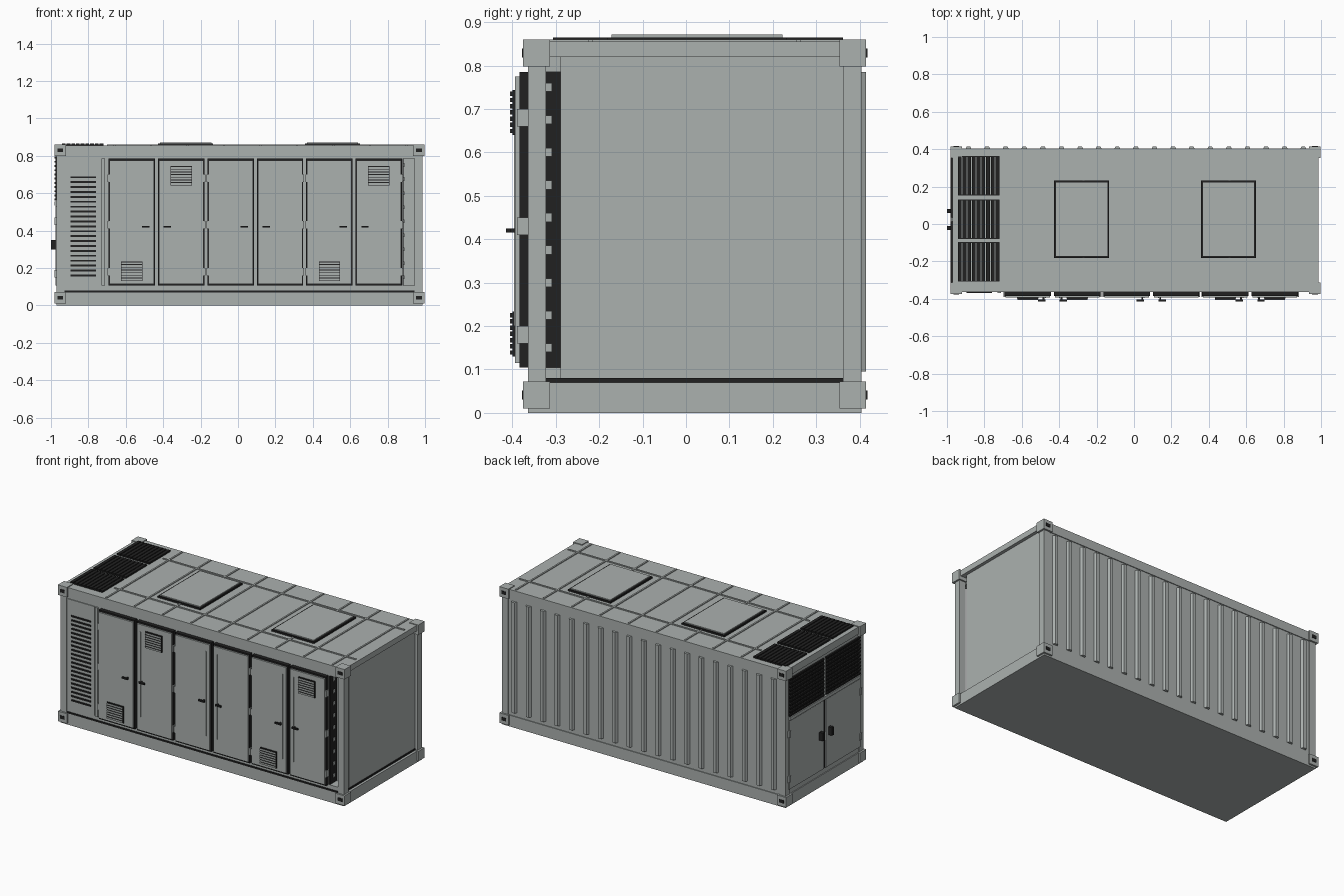
import bpy
import bmesh
from mathutils import Vector

old = bpy.data.objects.get("Cube")
if old:
    bpy.data.objects.remove(old, do_unlink=True)


def material(name, *colour):
    made = bpy.data.materials.new(name)
    made.use_nodes = True
    made.diffuse_color = (*colour, 1)
    made.node_tree.nodes["Principled BSDF"].inputs["Base Color"].default_value = (*colour, 1)
    return made


GREY = material("container grey", 0.41, 0.44, 0.43)
BLACK = material("black trim", 0.015, 0.015, 0.015)


def around(middle, half):
    """Span centred on a value."""
    return middle - half, middle + half


def spread(span, count):
    """Evenly spaced values from one end of a span to the other."""
    start, end = span
    return [start + (end - start) * i / (count - 1) for i in range(count)]


def boxes(name, colour, *spans, taper=None):
    """One object made of boxes, each given as an x span, a y span and a z span."""
    bm = bmesh.new()
    for span in spans:
        low, high = (Vector(ends) for ends in zip(*span))
        for vert in bmesh.ops.create_cube(bm, size=1)["verts"]:
            if taper and vert.co.y > 0:
                vert.co.x *= taper
            vert.co = (low + high) / 2 + vert.co * (high - low)
    mesh = bpy.data.meshes.new(name)
    bm.to_mesh(mesh)
    bm.free()
    mesh.materials.append(colour)
    bpy.context.collection.objects.link(bpy.data.objects.new(name, mesh))


# Main faces of the container
THIN, HAIR = 0.01, 0.005
LEFT, RIGHT = -0.97, 0.987
FRONT, BACK = -0.364, 0.404
SILL, LINTEL, ROOF = 0.07, 0.81, 0.855
wall_front, wall_back = FRONT + HAIR, BACK - HAIR
wall_left, wall_right = LEFT + HAIR, RIGHT - 2 * THIN
depth, width = (FRONT, BACK), (LEFT, RIGHT)

# Main shell, with a deep opening beside the last door
opening = (0.88, 0.945)
opening_left, opening_right = opening
opening_back = wall_front + SILL
door_low, door_high = 0.105, 0.785
opening_height = (door_low, door_high)
boxes("body_shell", GREY,
      ((wall_left, opening_left), (wall_front, wall_back), (THIN, ROOF - THIN)),
      ((opening_left, wall_right), (opening_back, wall_back), (THIN, ROOF - THIN)),
      (opening, (wall_front, opening_back), (door_high, ROOF - THIN)),
      (opening, (wall_front, opening_back), (THIN, door_low)))
boxes("opening_side", BLACK,
      ((opening_left, opening_left + HAIR), (wall_front, opening_back), opening_height))
boxes("opening_ribs", GREY, *[
    ((opening_left, opening_left + THIN), around(opening_back - 3 * THIN, THIN), around(z, THIN))
    for z in spread((0.15, 0.75), 9)])

# Corner posts, rails and floor
post = opening_right - RIGHT
post_x = ((LEFT, LEFT - post), (opening_right, RIGHT))
post_y = ((FRONT, FRONT - post), (BACK + post, BACK))
boxes("corner_posts", GREY, *[(xs, ys, (SILL, LINTEL)) for xs in post_x for ys in post_y])
boxes("base_rails", GREY, (width, depth, (0, SILL)))
rail_front, rail_back = FRONT - post, BACK + post
boxes("top_rails", GREY,
      (width, (FRONT, rail_front), (LINTEL - THIN, ROOF)),
      (width, (rail_back, BACK), (LINTEL - THIN, ROOF)),
      ((LEFT, LEFT - post), depth, (LINTEL, ROOF)),
      ((RIGHT + post, RIGHT), depth, (LINTEL + THIN, ROOF)))
seam = (SILL, SILL + THIN)
boxes("rail_seams", BLACK,
      ((LEFT - post, opening_right), (FRONT, wall_front), seam),
      (around(wall_right, HAIR), (rail_front, rail_back), seam))

# Corner castings with dark sockets
CAST = 0.031
castings, sockets = [], []
for x in (LEFT + 2 * THIN, RIGHT - 2 * THIN):
    for y, face in ((FRONT + 2 * THIN, -CAST), (BACK - 2 * THIN, CAST)):
        for z in (CAST + THIN, ROOF + HAIR - CAST):
            castings.append((around(x, CAST), around(y, CAST), around(z, CAST)))
            sockets.append((around(x, CAST / 2), around(y + face, HAIR / 2), around(z, THIN)))
boxes("corner_castings", GREY, *castings)
boxes("casting_sockets", BLACK, *sockets)

# Roof sheet with seams
on_roof = (ROOF - THIN, ROOF + HAIR)
roof_depth = (FRONT + THIN, BACK - THIN)
boxes("roof_sheet", GREY, ((wall_left, wall_right), roof_depth, (ROOF - THIN, ROOF)))
boxes("roof_cross_seams", GREY, *[
    (around(x, HAIR), roof_depth, on_roof) for x in spread((-0.66, 0.9), 9)])
boxes("roof_long_seams", GREY, *[
    ((-0.7, wall_right), around(y, HAIR), on_roof) for y in (-0.22, 0.26)])

# Roof hatches
hatch_y = 0.025
for place, x in (("left", 0.505), ("right", -0.28)):
    for part, colour, inset, top in (("frame", BLACK, 0, THIN), ("lid", GREY, THIN, 1.6 * THIN)):
        boxes(f"{place}_hatch_{part}", colour,
              (around(x, 0.147 - inset), around(hatch_y, 0.207 - inset), (ROOF - THIN, ROOF + top)))

# Roof grilles
for place, y in (("front", -0.203), ("middle", 0.025), ("back", 0.258)):
    ys, xs = around(y, 0.103), (-0.942, -0.72)
    boxes(f"{place}_roof_grille", BLACK,
          *[(around(x, THIN), ys, (ROOF - THIN, ROOF + THIN))
            for x in spread((xs[0] + THIN, xs[1] - THIN), 9)],
          *[(xs, around(end, HAIR / 2), on_roof) for end in ys])

# Tapered ribs on the back wall
boxes("back_ribs", GREY, *[
    (around(x, 2 * THIN), (wall_back - HAIR, BACK + THIN), (door_low - THIN, door_high))
    for x in spread((-0.885, 0.905), 19)], taper=0.5)

# Front intake panel
boxes("intake_panel", GREY,
      ((-0.918, -0.735), (FRONT, wall_front), opening_height),
      (around(-0.72, THIN), (FRONT - HAIR, wall_front), opening_height))
boxes("intake_slats", BLACK, *[
    ((-0.895, -0.76), (FRONT - HAIR, wall_front), around(z, HAIR))
    for z in spread((0.16, 0.685), 21)])

# Front doors: dark gasket, leaf, hinges and handle
HALF = 0.124
gasket_face = FRONT - 2 * THIN
leaf_face = gasket_face - THIN
doors = spread((-0.568, 0.753), 6)
for number, x in enumerate(doors):
    tag = f"door_{number + 1}"
    side = -1 if number % 2 else 1
    boxes(f"{tag}_gasket", BLACK, (around(x, HALF), (gasket_face, wall_front), opening_height))
    boxes(f"{tag}_leaf", GREY,
          (around(x, HALF - HAIR), (leaf_face, gasket_face), (door_low + THIN, door_high - THIN)))
    boxes(f"{tag}_hinges", GREY, *[
        (around(x - side * HALF, HAIR), (gasket_face - HAIR, FRONT), around(z, 2 * THIN))
        for z in spread((0.18, 0.68), 3)])
    grip = x + side * (HALF - 5 * THIN)
    latch = around(0.42, HAIR)
    grip_face = leaf_face - THIN
    boxes(f"{tag}_handle", BLACK,
          (around(grip, 2 * THIN), (grip_face - THIN, grip_face), latch),
          (around(grip + side * THIN, HAIR), (grip_face, leaf_face), latch))
    boxes(f"{tag}_rod", GREY,
          (around(grip + side * 2 * THIN, HAIR / 2), (leaf_face - HAIR / 2, leaf_face), (0.2, 0.73)))

# Door vents: dark slats with grey faces
low_vent, high_vent = 0.182, 0.692
for number, z in ((0, low_vent), (1, high_vent), (4, low_vent), (5, high_vent)):
    tag, x = f"vent_{number + 1}", doors[number]
    slats = spread(around(z, 0.043), 7)
    slat_face = leaf_face - THIN
    boxes(f"{tag}_slats", BLACK,
          (around(x, 0.057), (leaf_face - HAIR, leaf_face), around(z, 0.052)),
          *[(around(x, 0.055), (slat_face, leaf_face), around(slat, HAIR)) for slat in slats])
    boxes(f"{tag}_faces", GREY, *[
        (around(x, 0.055), (slat_face - HAIR / 4, slat_face), around(slat, HAIR)) for slat in slats])

# Service end: two grilles above two doors
centre, half_gap, reach = 0.024, THIN, 0.35
grille_z, end_door_z = (0.565, 0.79), (door_low, 0.53)
for tag, side in (("front", -1), ("back", 1)):
    inner, outer = centre + side * half_gap, centre + side * reach
    ys = tuple(sorted((inner, outer)))
    boxes(f"{tag}_end_grille", BLACK,
          ((LEFT, wall_left), ys, grille_z),
          *[((LEFT - THIN, LEFT), ys, around(z, HAIR)) for z in spread(grille_z, 11)],
          *[((LEFT - HAIR, LEFT), around(y, HAIR / 2), grille_z) for y in spread(ys, 13)])
    boxes(f"{tag}_end_door", GREY, ((LEFT - HAIR, wall_left), ys, end_door_z))
    boxes(f"{tag}_end_hinges", GREY, *[
        (around(LEFT, THIN), around(outer, THIN), around(z, 2 * THIN)) for z in (0.17, 0.45)])
    boxes(f"{tag}_end_handle", BLACK,
          ((LEFT - 3 * THIN, LEFT), around(centre + side * 4.5 * THIN, THIN), (0.3, 0.35)))
boxes("end_door_gap", BLACK, ((LEFT, wall_left), around(centre, half_gap), end_door_z))
boxes("end_crossbar", GREY,
      ((LEFT - THIN, wall_left), around(centre, reach), (0.535, 0.555)),
      ((LEFT - HAIR, wall_left), around(centre, half_gap), grille_z))
